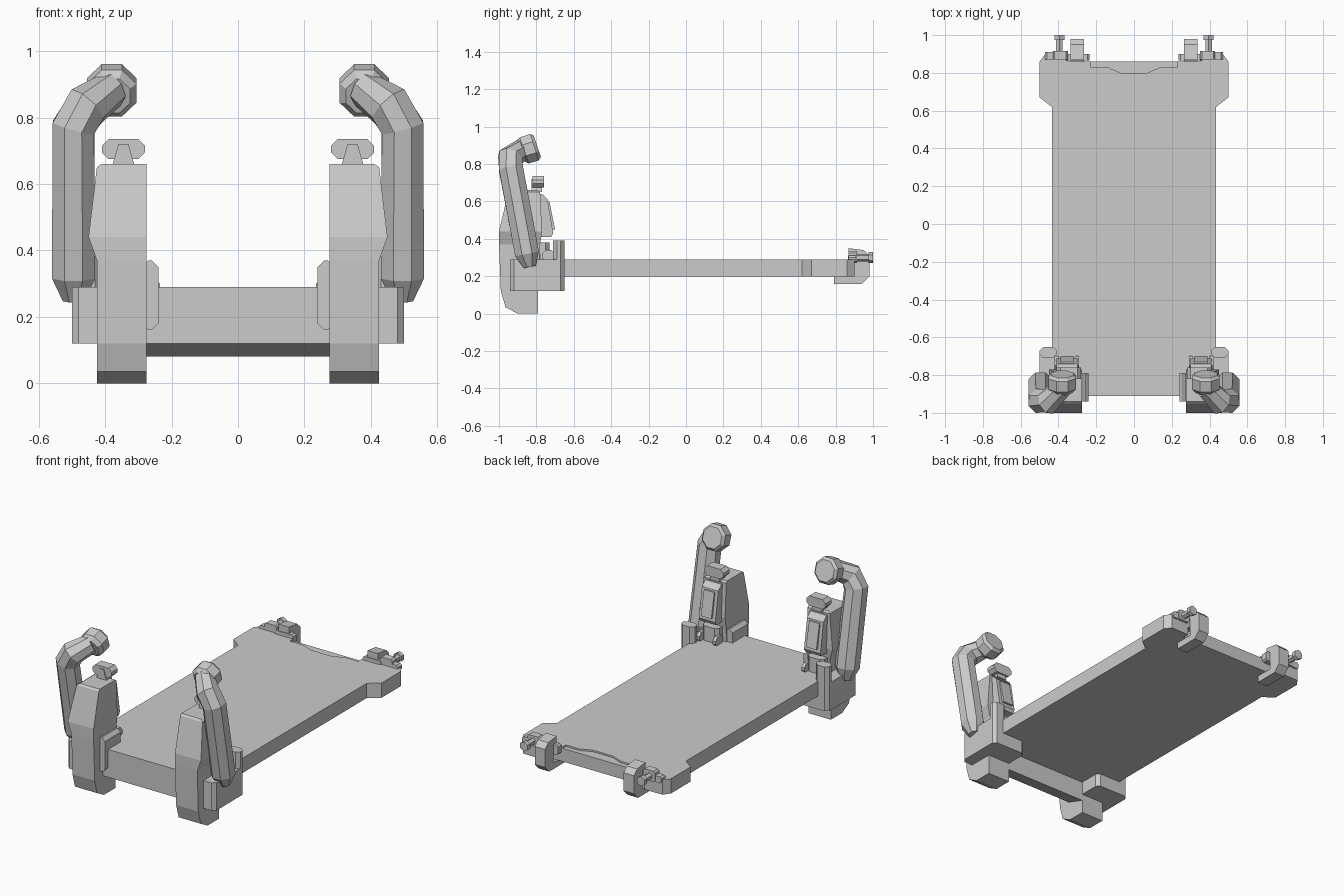
import bpy, bmesh, math
from mathutils import Vector

default_cube = bpy.data.objects.get("Cube")
if default_cube:
    bpy.data.objects.remove(default_cube)

LIGHT = .6
grey = bpy.data.materials.new("light_grey")
grey.use_nodes = True
grey.diffuse_color = (LIGHT, LIGHT, LIGHT, 1)
grey.node_tree.nodes["Principled BSDF"].inputs["Base Color"].default_value = grey.diffuse_color

X_AXIS, Y_AXIS, Z_AXIS = range(3)


def finish(name, bm, mirror):
    """Turn a bmesh into a named grey object, mirrored left to right if asked."""
    bmesh.ops.recalc_face_normals(bm, faces=bm.faces)
    mesh = bpy.data.meshes.new(name)
    bm.to_mesh(mesh)
    bm.free()
    mesh.materials.append(grey)
    ob = bpy.data.objects.new(name, mesh)
    bpy.context.collection.objects.link(ob)
    if mirror:
        ob.modifiers.new("other_side", "MIRROR")


def loft(name, rings, mirror=True):
    """Skin a list of equal-length point rings and cap both ends."""
    bm = bmesh.new()
    rows = [[bm.verts.new(point) for point in ring] for ring in rings]
    for lower, upper in zip(rows, rows[1:]):
        for i in range(len(lower)):
            bm.faces.new((lower[i - 1], lower[i], upper[i], upper[i - 1]))
    bm.faces.new(rows[0])
    bm.faces.new(rows[-1])
    finish(name, bm, mirror)


def prism(name, axis, outline, ends, mirror=True):
    """Extrude a flat outline along an axis, from one end to the other."""
    def place(point, depth):
        return (*point[:axis], depth, *point[axis:])
    loft(name, [[place(point, depth) for point in outline] for depth in ends], mirror)


def box(name, x, y, z, chamfer=0, along=Z_AXIS):
    """Box between given limits, with the edges along one axis chamfered."""
    bm = bmesh.new()
    bmesh.ops.create_cube(bm, size=1)
    for vert in bm.verts:
        vert.co = [limits[int(c > 0)] for c, limits in zip(vert.co, (x, y, z))]
    if chamfer:
        edges = [e for e in bm.edges if abs((e.verts[0].co - e.verts[1].co)[along]) > chamfer / 2]
        bmesh.ops.bevel(bm, geom=edges, offset=chamfer, segments=1, affect="EDGES")
    finish(name, bm, True)


def tube(name, path, radii, sides=8):
    """Faceted tube through the path, with one radius for each point."""
    points = [Vector(p) for p in path]
    steps = [(b - a).normalized() for a, b in zip(points, points[1:])]
    headings = [a + b for a, b in zip(steps[:1] + steps, steps + steps[-1:])]
    angles = [math.tau * (k + .5) / sides for k in range(sides)]
    rings = []
    for point, heading, radius in zip(points, headings, radii):
        turn = Vector((0, 0, 1)).rotation_difference(heading)
        rings.append([point + turn @ Vector((math.cos(a), math.sin(a), 0)) * radius
                      for a in angles])
    loft(name, rings)


def both_sides(half):
    """Close a half outline with its mirror image."""
    return half + [(-x, y) for x, y in reversed(half)]


# Shared levels and limits
DECK_LOW, DECK_TOP, DECK_END = .2, .28, .9
SKIN_TOP = .29
BASE = .12
DECK_FRONT, BRACKET_FRONT = -.91, -.94
FOOT_BACK = -.79
TOWER_IN, TOWER_OUT = .275, .425
DECK_SIDE, WING_SIDE = .435, .5
NOTCH_X, NOTCH_Y = .35, .86

# Deck with flared rear corners, and its top skin cut back in a wavy line
edge = [(DECK_SIDE, DECK_FRONT), (DECK_SIDE, .62), (WING_SIDE, .67), (WING_SIDE, NOTCH_Y),
        (.47, DECK_END), (NOTCH_X, DECK_END), (NOTCH_X, NOTCH_Y)]
prism("deck", Z_AXIS, both_sides(edge), (DECK_LOW, DECK_TOP), mirror=False)
wave = [(.23, NOTCH_Y), (.23, .83), (.14, .83), (.07, .8)]
prism("deck_skin", Z_AXIS, both_sides(edge + wave), (DECK_TOP, SKIN_TOP), mirror=False)

# Front cross beam with a sloping underside
beam = [(DECK_FRONT, DECK_TOP), (DECK_FRONT, BASE), (FOOT_BACK, .08), (FOOT_BACK, DECK_TOP)]
prism("front_beam", X_AXIS, beam, (-TOWER_IN, TOWER_IN), mirror=False)

# Corner brackets, with a raised lug outside and a plate inside
box("corner_bracket", (TOWER_IN, WING_SIDE), (BRACKET_FRONT, -.65), (BASE, SKIN_TOP), .02)
box("bracket_lug", (.41, WING_SIDE), (-.71, -.65), (SKIN_TOP, .39), .02)
box("inner_plate", (.24, .29), (BRACKET_FRONT, FOOT_BACK), (.16, .37), .02, Y_AXIS)

# Tower from foot to cap: height, outer side, front and back at each level
levels = [(0, TOWER_OUT, -.9, FOOT_BACK), (.035, TOWER_OUT, -.965, FOOT_BACK),
          (BASE, TOWER_OUT, -.99, FOOT_BACK), (.37, TOWER_OUT, -1, -.78),
          (.44, .45, -1, -.77), (.65, TOWER_OUT, -.95, -.78), (.66, .41, -.94, FOOT_BACK)]
loft("tower", [[(TOWER_IN, front, z), (side, front, z), (side, back, z), (TOWER_IN, back, z)]
               for z, side, front, back in levels])

# Sloping panel with a raised plate on the back of the tower
panel = [(-.8, .64), (-.77, .64), (-.74, .61), (-.71, .43), (-.72, .41), (-.8, .41)]
prism("back_panel", X_AXIS, panel, (.3, .41))
plate = [(-.75, .6), (-.73, .6), (-.7, .45), (-.72, .45)]
prism("panel_plate", X_AXIS, plate, (.32, .39))
box("panel_base", (.3, .41), (-.8, -.73), (DECK_TOP, .38), .02)
for side, x in (("inner", .29), ("outer", .4)):
    box(side + "_base_pipe", (x, x + .02), (-.77, -.7), (DECK_TOP, .34), .02, X_AXIS)

# Knob on top of the tower
neck = [(.31, .65), (.38, .65), (.36, .72), (.33, .72)]
prism("knob_neck", Y_AXIS, neck, (-.825, -.77))
box("knob", (.28, .41), (-.82, -.76), (.675, .735), .02, Y_AXIS)

# Bent arm and its round head
ARM_X, HEAD_X = .495, .38
tube("arm", [(ARM_X, -.835, .25), (ARM_X, -.85, .32), (ARM_X, -.87, .43),
             (ARM_X, -.935, .77), (.455, -.94, .835), (HEAD_X, -.87, .885)],
     (.035, .07, .07, .07, .07, .055))
tube("arm_head", [(HEAD_X, -.885, .865), (HEAD_X, -.865, .873), (HEAD_X, -.81, .89),
                  (HEAD_X, -.795, .895)], (.06, .08, .08, .065))

# Rear clamp wrapping the deck edge
clamp = [(FOOT_BACK * -1, .16), (.94, .16), (.98, DECK_LOW), (.98, .31), (.95, .34), (.87, .35),
         (.87, SKIN_TOP), (DECK_END, SKIN_TOP), (DECK_END, DECK_LOW), (-FOOT_BACK, DECK_LOW)]
prism("rear_clamp", X_AXIS, clamp, (.265, .335))
box("clamp_shoulder", (.235, .36), (.865, DECK_END), (.25, .31), .01, Y_AXIS)

# Bolt and its mount beside the clamp
BOLT_X, BOLT_Z = .395, .3
box("bolt_mount", (NOTCH_X, .43), (.87, .915), (.27, .335), .01, Y_AXIS)
box("mount_tab", (.42, .47), (.87, .91), (.27, .31), .01, Y_AXIS)
for part, start, end, radius in (("shaft", DECK_END, .98, .02), ("head", .975, 1, .03)):
    tube("bolt_" + part, [(BOLT_X, y, BOLT_Z) for y in (start, end)], (radius, radius), sides=6)
